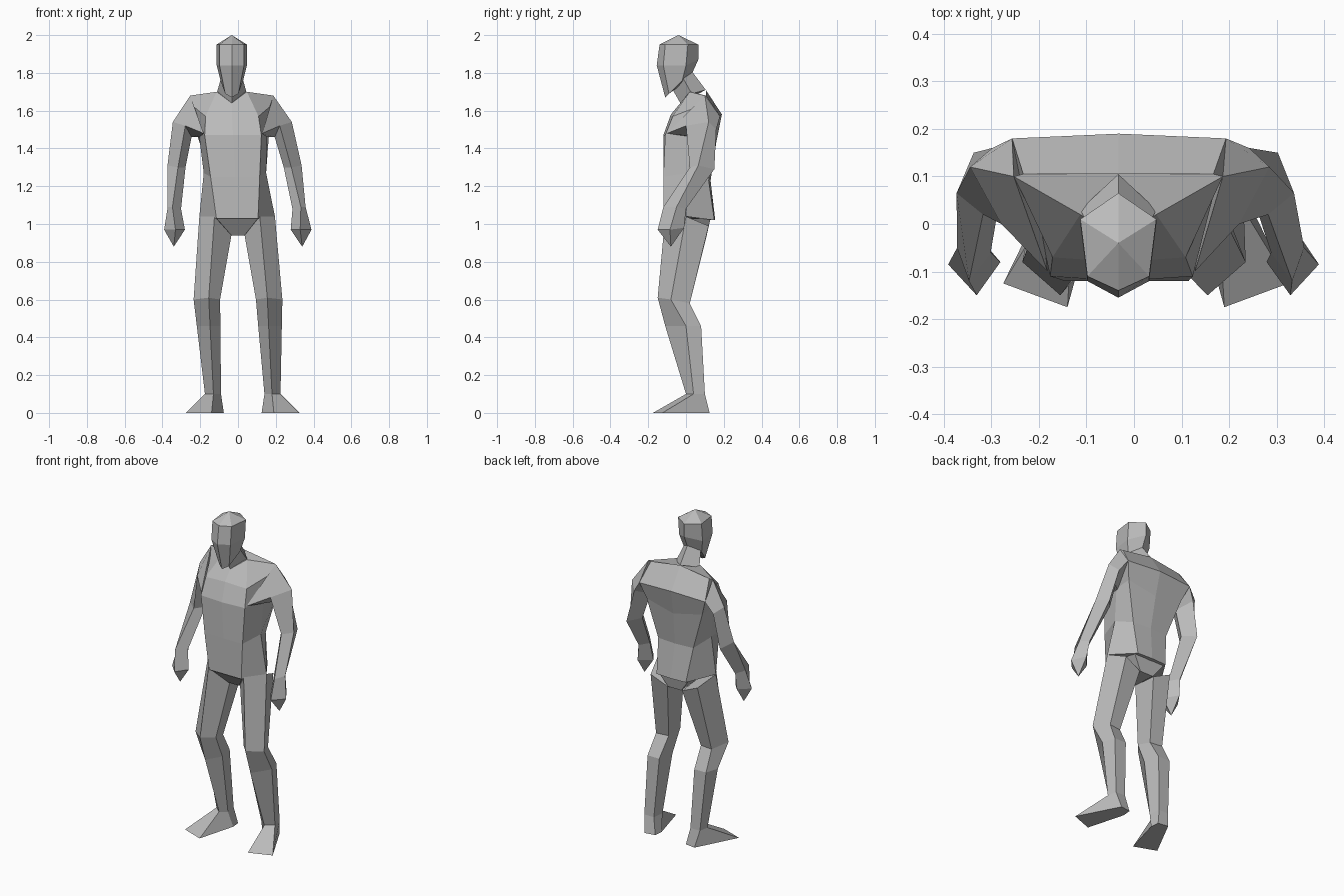
import bpy
import bmesh

default_cube = bpy.data.objects.get("Cube")
if default_cube is not None:
    bpy.data.objects.remove(default_cube, do_unlink=True)

# One plain grey for the whole figure
GREY = (.5, .5, .5, 1)
grey = bpy.data.materials.new("plain grey")
grey.use_nodes = True
grey.diffuse_color = GREY
grey.node_tree.nodes["Principled BSDF"].inputs["Base Color"].default_value = GREY


def clamp(value):
    return max(0.0, min(1.0, value))


def sway(z):
    """Sideways shift of the pose: upper body to the right, feet to the left."""
    upper_body = clamp((z - .95) / .65)
    lower_leg = clamp((.6 - z) / .5)
    return .025 * lower_leg - .033 * upper_body


def mirror_ring(half):
    """Close a half section, running from front centre to back centre."""
    other_half = [(-x, y, z) for x, y, z in reversed(half[1:-1])]
    return half + other_half


def loft(name, rings, side=1, tip=None):
    """Skin a stack of equal rings, capped at the start and at the end or tip."""
    bm = bmesh.new()

    def add_point(point):
        x, y, z = point
        return bm.verts.new((side * x + sway(z), y, z))

    loops = [[add_point(point) for point in ring] for ring in rings]
    count = len(loops[0])
    for lower, upper in zip(loops, loops[1:]):
        for i in range(count):
            j = (i + 1) % count
            bm.faces.new((lower[i], lower[j], upper[j], upper[i]))
    bm.faces.new(loops[0])
    if tip is None:
        bm.faces.new(loops[-1])
    else:
        end = add_point(tip)
        for i in range(count):
            bm.faces.new((loops[-1][i], loops[-1][(i + 1) % count], end))
    bmesh.ops.recalc_face_normals(bm, faces=bm.faces)
    mesh = bpy.data.meshes.new(name)
    bm.to_mesh(mesh)
    bm.free()
    mesh.materials.append(grey)
    part = bpy.data.objects.new(name, mesh)
    bpy.context.collection.objects.link(part)
    return part


# Torso: hem, waist, chest, shoulder blades, shoulder line
hem = [(0, -.12, 1.03), (.11, -.12, 1.03), (.2, 0, 1.04), (.1, .15, 1.02), (0, .155, 1.02)]
waist = [(0, -.12, 1.25), (.13, -.12, 1.25), (.165, .01, 1.27), (.12, .12, 1.23), (0, .13, 1.23)]
chest = [(0, -.12, 1.47), (.15, -.11, 1.47), (.18, .03, 1.47), (.19, .15, 1.47), (0, .16, 1.43)]
blades = [(0, -.08, 1.58), (.14, -.07, 1.57), (.2, .06, 1.62), (.225, .18, 1.57), (0, .19, 1.58)]
collar = [(0, -.03, 1.64), (.08, .02, 1.7), (.22, .1, 1.68), (.2, .105, 1.68), (0, .105, 1.71)]
loft("torso", [mirror_ring(half) for half in (hem, waist, chest, blades, collar)])

# Pelvis wedge between the legs
pelvis_top = [(0, -.11, 1.03), (.11, -.11, 1.03), (.11, .13, 1.03), (0, .13, 1.03)]
pelvis_base = [(0, -.04, .94), (.035, -.04, .94), (.045, .11, .94), (0, .11, .94)]
loft("pelvis", [mirror_ring(pelvis_top), mirror_ring(pelvis_base)])

# Neck
neck_base = [(0, -.03, 1.64), (.08, .03, 1.69), (0, .105, 1.71)]
neck_top = [(0, -.07, 1.71), (.055, -.02, 1.78), (0, .03, 1.81)]
loft("neck", [mirror_ring(neck_base), mirror_ring(neck_top)])

# Head: jaw, cheeks, brow and crown
jaw = [(0, -.11, 1.67), (.035, -.09, 1.69), (.06, -.02, 1.76), (0, .02, 1.77)]
cheeks = [(0, -.155, 1.84), (.065, -.12, 1.84), (.08, 0, 1.84), (0, .065, 1.87)]
brow = [(0, -.14, 1.95), (.065, -.11, 1.95), (.08, .01, 1.95), (0, .065, 1.95)]
loft("head", [mirror_ring(half) for half in (jaw, cheeks, brow)], tip=(0, -.04, 2))

# Arm sections, each as outer, front, inner and back corners
arm = [
    [(.22, .1, 1.68), (.155, -.1, 1.48), (.17, .03, 1.46), (.225, .18, 1.57)],
    [(.315, .12, 1.54), (.25, 0, 1.52), (.22, .07, 1.46), (.27, .16, 1.5)],
    [(.355, .065, 1.31), (.3, .02, 1.3), (.26, .08, 1.3), (.32, .15, 1.29)],
    [(.365, -.05, 1.09), (.34, -.12, 1.09), (.295, -.06, 1.08), (.33, 0, 1.08)],
    [(.39, -.085, .97), (.33, -.15, .97), (.28, -.08, .97), (.34, -.01, .98)],
]
fingertip = (.34, -.08, .88)

# Leg sections, each as front, inner, two back and outer corners
leg = [
    [(.12, -.11, 1.04), (.035, -.03, .94), (.05, .11, .94), (.16, .12, .99), (.2, 0, 1.04)],
    [(.155, -.15, .61), (.095, -.08, .6), (.11, .01, .58), (.19, .02, .58), (.235, -.08, .6)],
    [(.155, -.11, .46), (.1, -.02, .46), (.12, .08, .46), (.2, .08, .46), (.225, 0, .46)],
    [(.155, 0, .1), (.115, .03, .1), (.125, .1, .1), (.19, .1, .1), (.2, .04, .1)],
]
sole = [(.165, -.175, 0), (.1, .06, 0), (.105, .115, 0), (.17, .125, 0), (.3, -.125, 0)]

# Both sides: arm with hand, leg and foot
for label, side in (("left", 1), ("right", -1)):
    loft(label + "_arm", arm, side, tip=fingertip)
    loft(label + "_leg", leg, side)
    loft(label + "_foot", [leg[-1], sole], side)
